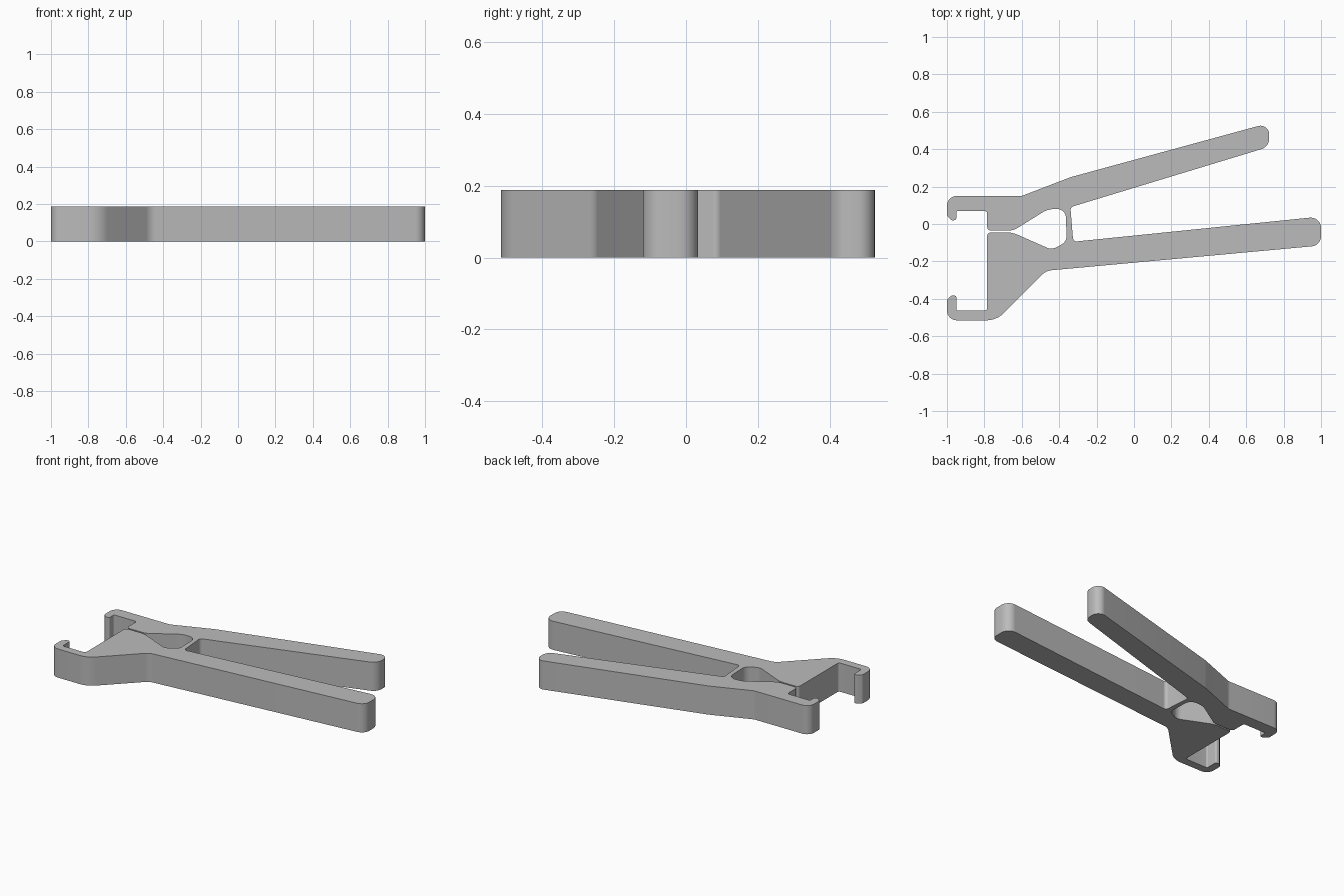
import bpy
import bmesh
import math
from mathutils import Vector

HEIGHT = 0.188
STEPS = 8  # segments in each rounded corner

cube = bpy.data.objects.get("Cube")
if cube:
    bpy.data.objects.remove(cube, do_unlink=True)

# Corner points of the one-piece outline: x, y, corner radius
upper_lever = [
    (-0.95, 0.02, 0.015), (-0.975, 0.02, 0.01), (-1.0, 0.043, 0.02),   # hook tip
    (-1.0, 0.15, 0.055), (-0.6, 0.15, 0.06), (-0.34, 0.25, 0.1),       # back of jaw
    (0.723, 0.54, 0.06), (0.723, 0.413, 0.06),                         # handle end
]
bridge_outer = [(-0.34, 0.09, 0.02), (-0.325, -0.095, 0.02)]
lower_lever = [
    (1.0, 0.04, 0.055), (1.0, -0.115, 0.055),                          # handle end
    (-0.47, -0.25, 0.08), (-0.735, -0.515, 0.13), (-1.0, -0.515, 0.055),
    (-1.0, -0.405, 0.02), (-0.975, -0.382, 0.01), (-0.95, -0.382, 0.015),  # hook tip
    (-0.95, -0.463, 0.01), (-0.785, -0.463, 0.015),
    (-0.785, -0.045, 0.02), (-0.65, -0.045, 0.15),                     # jaw face
]
bridge_inner = [(-0.44, -0.138, 0.06), (-0.36, -0.095, 0.05),
                (-0.365, 0.08, 0.07), (-0.46, 0.08, 0.12)]
upper_jaw = [(-0.645, -0.035, 0.1), (-0.785, -0.035, 0.02),
             (-0.785, 0.07, 0.015), (-0.95, 0.07, 0.01)]


def rounded(corners):
    """Replace every corner with a tangent arc."""
    path = []
    for i, (x, y, radius) in enumerate(corners):
        here = Vector((x, y))
        before = Vector(corners[i - 1][:2]) - here
        after = Vector(corners[(i + 1) % len(corners)][:2]) - here
        half = before.angle(after) / 2
        reach = min(radius / math.tan(half), before.length * 0.48, after.length * 0.48)
        radius = reach * math.tan(half)
        before.normalize()
        after.normalize()
        inward = (before + after).normalized()
        centre = here + inward * (radius / math.sin(half))
        start = here + before * reach - centre
        end = here + after * reach - centre
        sweep = start.angle(end)
        for step in range(STEPS + 1):
            t = step / STEPS
            arm = start * math.sin((1 - t) * sweep) + end * math.sin(t * sweep)
            path.append(centre + arm / math.sin(sweep))
    return path


def extrude_outline(name, path, height, material):
    """Make a solid plate from a closed outline."""
    bm = bmesh.new()
    base = bm.faces.new([bm.verts.new((p.x, p.y, 0)) for p in path])
    raised = bmesh.ops.extrude_face_region(bm, geom=[base], use_keep_orig=True)
    top = [v for v in raised["geom"] if isinstance(v, bmesh.types.BMVert)]
    bmesh.ops.translate(bm, verts=top, vec=(0, 0, height))
    bmesh.ops.recalc_face_normals(bm, faces=bm.faces)
    mesh = bpy.data.meshes.new(name)
    bm.to_mesh(mesh)
    bm.free()
    mesh.materials.append(material)
    obj = bpy.data.objects.new(name, mesh)
    bpy.context.collection.objects.link(obj)
    return obj


# Plain grey plastic
grey = bpy.data.materials.new("grey plastic")
grey.use_nodes = True
colour = (0.5, 0.5, 0.5, 1)
grey.diffuse_color = colour
grey.node_tree.nodes["Principled BSDF"].inputs["Base Color"].default_value = colour

# Both levers and the flexible bridge are one moulding
outline = rounded(upper_lever + bridge_outer + lower_lever + bridge_inner + upper_jaw)
clip = extrude_outline("hooked_clip_body", outline, HEIGHT, grey)

bpy.ops.object.select_all(action="DESELECT")
clip.select_set(True)
bpy.context.view_layer.objects.active = clip
bpy.ops.object.shade_smooth_by_angle(angle=math.radians(30))
